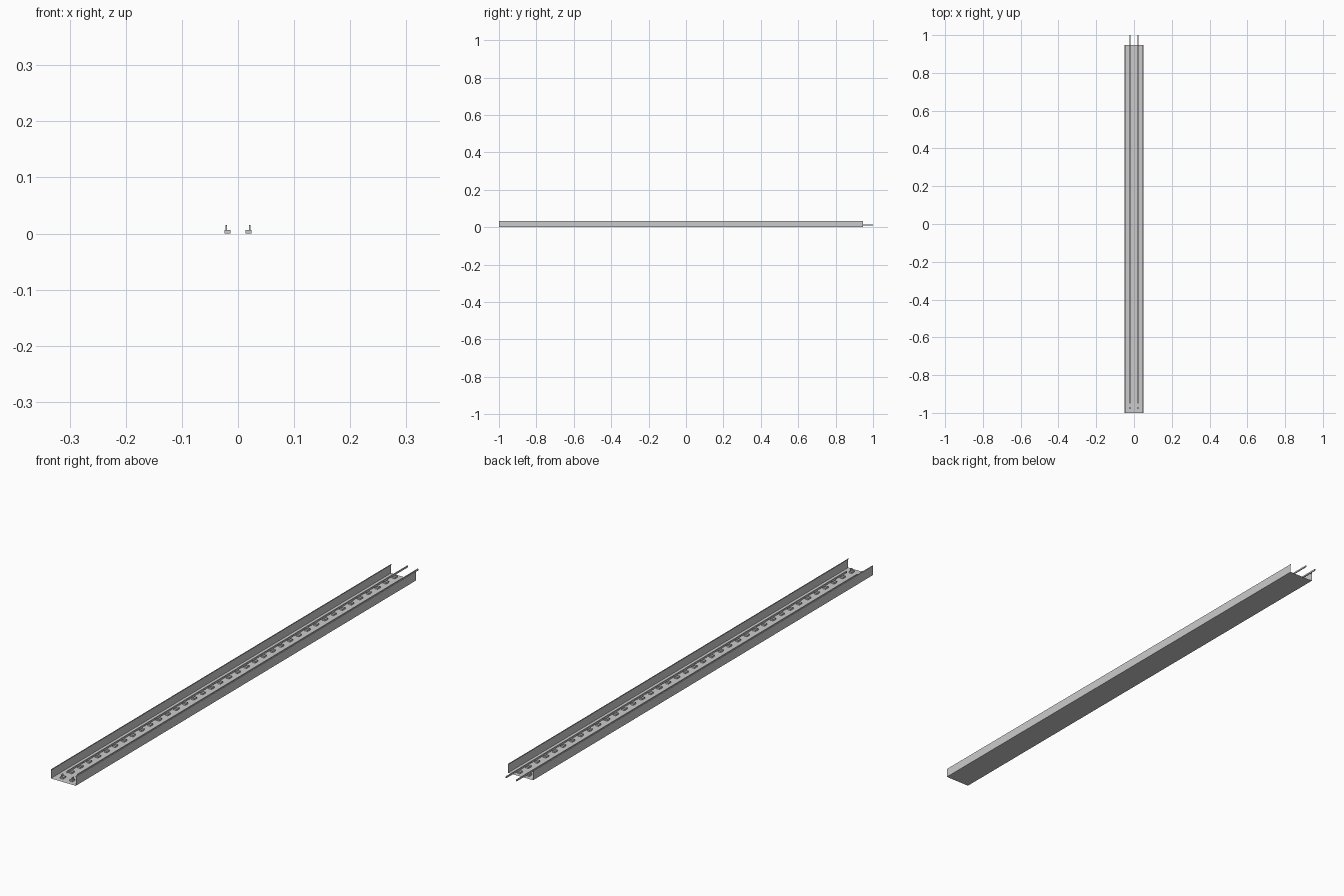
import bpy, bmesh

if "Cube" in bpy.data.objects:
    bpy.data.objects.remove(bpy.data.objects["Cube"])

Y0, Y1 = -1.0, 0.947      # channel ends
W, H, LIP = 0.05, 0.033, 0.004


def make(name, bm):
    bmesh.ops.recalc_face_normals(bm, faces=bm.faces)
    me = bpy.data.meshes.new(name)
    bm.to_mesh(me)
    bm.free()
    ob = bpy.data.objects.new(name, me)
    bpy.context.collection.objects.link(ob)
    return ob


def box(bm, x0, x1, y0, y1, z0, z1):
    r = bmesh.ops.create_cube(bm, size=1)
    for v in r["verts"]:
        v.co.x = x1 if v.co.x > 0 else x0
        v.co.y = y1 if v.co.y > 0 else y0
        v.co.z = z1 if v.co.z > 0 else z0


def sweep(bm, profile, y0, y1):
    a = [bm.verts.new((x, y0, z)) for x, z in profile]
    b = [bm.verts.new((x, y1, z)) for x, z in profile]
    for i in range(len(profile) - 1):
        bm.faces.new((a[i], a[i + 1], b[i + 1], b[i]))


# thin sheet channel with narrow folded top lips
bm = bmesh.new()
sweep(bm, [(-W + LIP, H), (-W, H), (-W, 0), (W, 0), (W, H), (W - LIP, H)], Y0, Y1)
make("channel", bm)

for side, s in (("left", -1), ("right", 1)):
    # slim rail running past the far end
    bm = bmesh.new()
    x0, x1 = sorted((s * 0.0195, s * 0.0225))
    box(bm, x0, x1, -0.95, 1.0, 0.009, 0.015)
    make(side + "_rail", bm)

    # evenly spaced clips: foot plate plus upright holding the rail
    bm = bmesh.new()
    p0, p1 = sorted((s * 0.013, s * 0.0245))
    for i in range(39):
        y = -0.975 + 0.05 * i
        box(bm, p0, p1, y - 0.008, y + 0.008, 0.0005, 0.006)
        box(bm, x0, x1, y - 0.005, y + 0.005, 0.006, 0.0145)
    make(side + "_clips", bm)
